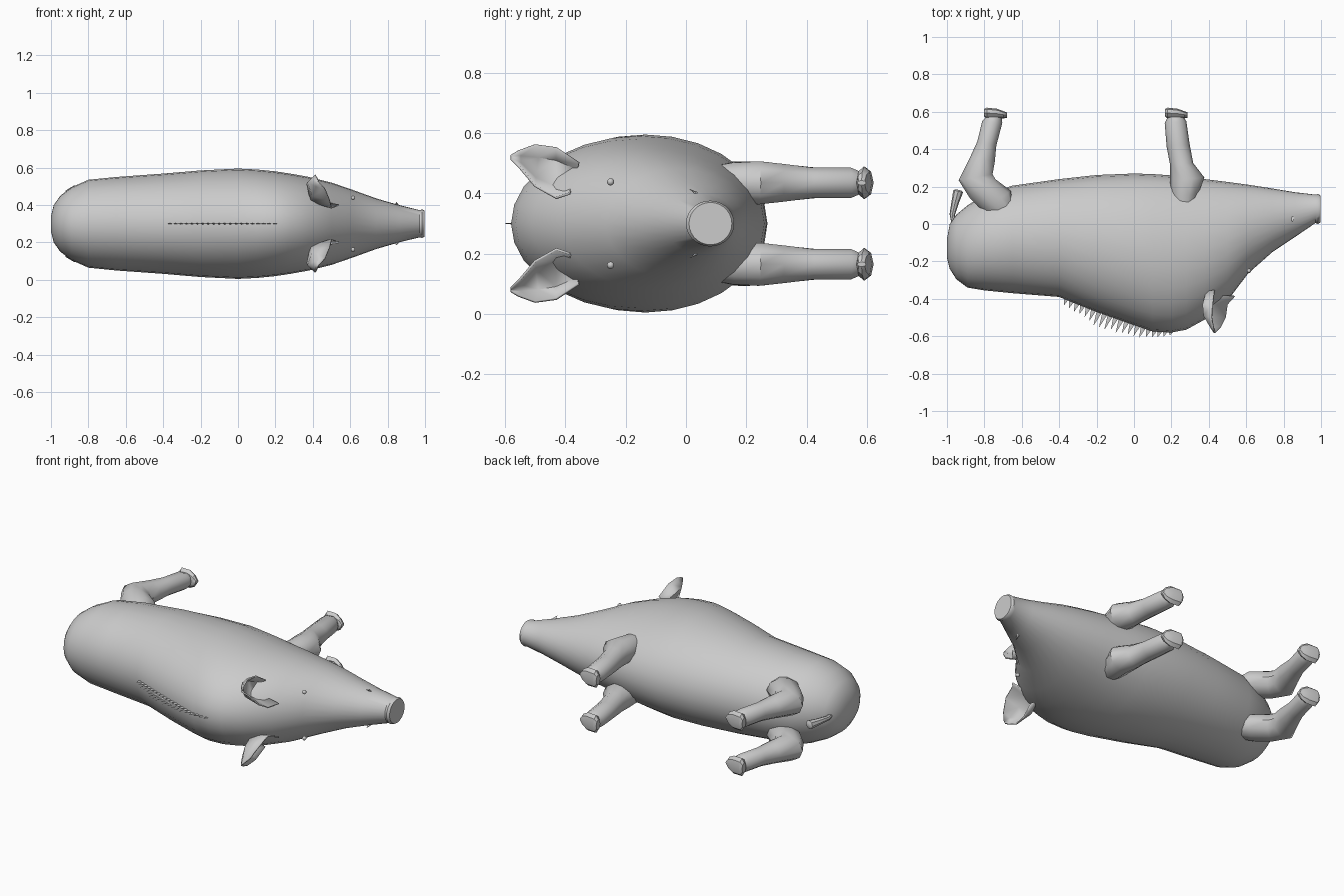
import bpy, bmesh, math, random
from mathutils import Vector

if "Cube" in bpy.data.objects:
    bpy.data.objects.remove(bpy.data.objects["Cube"])

random.seed(4)
MID = 0.3  # height of the symmetry plane

hide = bpy.data.materials.new("grey_hide")
hide.use_nodes = True
hide.diffuse_color = (0.6, 0.6, 0.6, 1)
hide.node_tree.nodes["Principled BSDF"].inputs["Base Color"].default_value = (0.6, 0.6, 0.6, 1)


def finish(name, bm, angle=40):
    bmesh.ops.recalc_face_normals(bm, faces=bm.faces)
    mesh = bpy.data.meshes.new(name)
    bm.to_mesh(mesh)
    bm.free()
    mesh.materials.append(hide)
    obj = bpy.data.objects.new(name, mesh)
    bpy.context.collection.objects.link(obj)
    bpy.ops.object.select_all(action='DESELECT')
    obj.select_set(True)
    bpy.context.view_layer.objects.active = obj
    bpy.ops.object.shade_smooth_by_angle(angle=math.radians(angle))
    return obj


def loft(name, rings, sides, angle=40):
    """Skin elliptical rings given as (centre, half axis, half axis)."""
    bm = bmesh.new()
    loops = []
    for c, u, v in rings:
        turns = [math.tau * i / sides for i in range(sides)]
        loops.append([bm.verts.new(Vector(c) + Vector(u) * math.cos(t) + Vector(v) * math.sin(t))
                      for t in turns])
    for a, b in zip(loops, loops[1:]):
        for i in range(sides):
            j = (i + 1) % sides
            bm.faces.new((a[i], a[j], b[j], b[i]))
    bm.faces.new(loops[0])
    bm.faces.new(loops[-1])
    return finish(name, bm, angle)


# Body stations: x, back y, belly y, half width
BODY = [(-1.0, -.18, -.08, .04), (-.985, -.24, 0, .10), (-.95, -.295, .05, .15),
        (-.89, -.34, .10, .195), (-.8, -.355, .155, .235), (-.65, -.37, .205, .25),
        (-.4, -.39, .24, .268), (-.2, -.47, .262, .285), (0, -.54, .27, .295),
        (.1, -.575, .267, .29), (.2, -.58, .26, .28), (.28, -.565, .25, .268),
        (.38, -.51, .24, .25), (.5, -.41, .225, .22), (.61, -.265, .21, .182),
        (.74, -.15, .19, .135), (.86, -.07, .17, .1), (.97, .005, .157, .073),
        (.985, .0, .16, .076), (.998, .01, .152, .07)]
loft("body", [((x, (a + b) / 2, MID), (0, (b - a) / 2, 0), (0, 0, w))
              for x, a, b, w in BODY], 28)


def back_y(x):
    for p, q in zip(BODY, BODY[1:]):
        if p[0] <= x <= q[0]:
            return p[1] + (q[1] - p[1]) * (x - p[0]) / (q[0] - p[0])


# Leg rings: x, y, radius along the body, radius across, tilt in degrees
FRONT = [(.27, .05, .05, .05, 0), (.27, .15, .075, .07, 10), (.285, .24, .092, .075, 5),
         (.255, .32, .062, .066, 5), (.236, .42, .062, .053, 5),
         (.222, .545, .058, .053, 5), (.222, .575, .04, .04, 0)]
HIND = [(-.69, .07, .06, .05, 45), (-.73, .12, .092, .07, 40), (-.81, .19, .085, .075, 35),
        (-.847, .25, .092, .074, 10), (-.81, .345, .067, .062, -12),
        (-.787, .43, .052, .053, -12), (-.758, .545, .054, .053, -5),
        (-.748, .575, .04, .04, 0)]
# Hoof rings: x offset, y, half thickness, half width
HOOF = [(-.06, .595, .02, .03), (-.045, .593, .029, .053), (.01, .59, .026, .054),
        (.045, .584, .019, .035), (.062, .582, .015, .008)]


def quad_strip(bm, rows):
    grid = [[bm.verts.new(p) for p in row] for row in rows]
    for a, b in zip(grid, grid[1:]):
        for i in range(len(a) - 1):
            bm.faces.new((a[i], a[i + 1], b[i + 1], b[i]))


for side, s in (("upper", 1), ("lower", -1)):
    # Legs and hooves
    for leg, rings, foot in (("front", FRONT, .225), ("hind", HIND, -.742)):
        z = MID + s * .135
        path = []
        for x, y, r, w, tilt in rings:
            t = math.radians(tilt)
            path.append(((x, y, z), (r * math.cos(t), r * math.sin(t), 0), (0, 0, w)))
        loft(f"{side}_{leg}_leg", path, 10)
        loft(f"{side}_{leg}_hoof", [((foot + x, y, z), (0, h, 0), (0, 0, w))
                                    for x, y, h, w in HOOF], 8, 30)

    # Cupped ear: rows run from base to tip, each from outer edge over the back to inner edge
    rows = [[(.43, -.355, .20), (.39, -.36, .18), (.42, -.38, .12), (.54, -.385, .10)],
            [(.42, -.43, .25), (.37, -.43, .21), (.39, -.43, .12), (.5, -.43, .085)],
            [(.415, -.5, .26), (.375, -.49, .22), (.4, -.5, .15), (.49, -.5, .125)],
            [(.425, -.555, .24), (.41, -.55, .225), (.42, -.55, .2), (.465, -.55, .185)],
            [(.43, -.58, .225), (.43, -.58, .222), (.432, -.58, .218), (.437, -.58, .215)]]
    bm = bmesh.new()
    quad_strip(bm, [[(x, y, MID + s * z) for x, y, z in row] for row in rows])
    ear = finish(f"{side}_ear", bm, 60)
    shell = ear.modifiers.new("thickness", 'SOLIDIFY')
    shell.thickness = .008
    shell.offset = 0

    # Eye
    bm = bmesh.new()
    bmesh.ops.create_uvsphere(bm, u_segments=10, v_segments=6, radius=.012)
    bmesh.ops.translate(bm, verts=bm.verts, vec=(.615, -.25, MID + s * .138))
    finish(f"{side}_eye", bm)

    # Tusk
    loft(f"{side}_tusk", [((.85, .045, MID + s * .09), (.012, 0, 0), (0, .01, 0)),
                          ((.85, .03, MID + s * .105), (.008, 0, 0), (0, .008, 0)),
                          ((.845, .01, MID + s * .115), (.001, 0, 0), (0, .001, 0))], 6)

# Tail
loft("tail", [((x, y, MID), (r, -r * .25, 0), (0, 0, r))
              for x, y, r in ((-.96, -.02, .012), (-.972, .05, .014),
                              (-.955, .12, .02), (-.94, .175, .026), (-.937, .182, .015))], 8)

# Bristles along the ridge of the back
bm = bmesh.new()
COUNT = 20
for i in range(COUNT):
    x = -.36 + .56 * i / (COUNT - 1)
    length = (.02 + .05 * math.sin(math.pi * (i + 2) / (COUNT + 3))) * random.uniform(.75, 1.1)
    if x > .08:
        length *= .6
    y = back_y(x) + .012
    tip = bm.verts.new((x - length * .5, y - length - .012, MID))
    base = [bm.verts.new(p) for p in ((x - .016, y, MID), (x, y, MID + .004),
                                      (x + .018, y, MID), (x, y, MID - .004))]
    for k in range(4):
        bm.faces.new((base[k], base[(k + 1) % 4], tip))
    bm.faces.new(base)
finish("back_bristles", bm)
